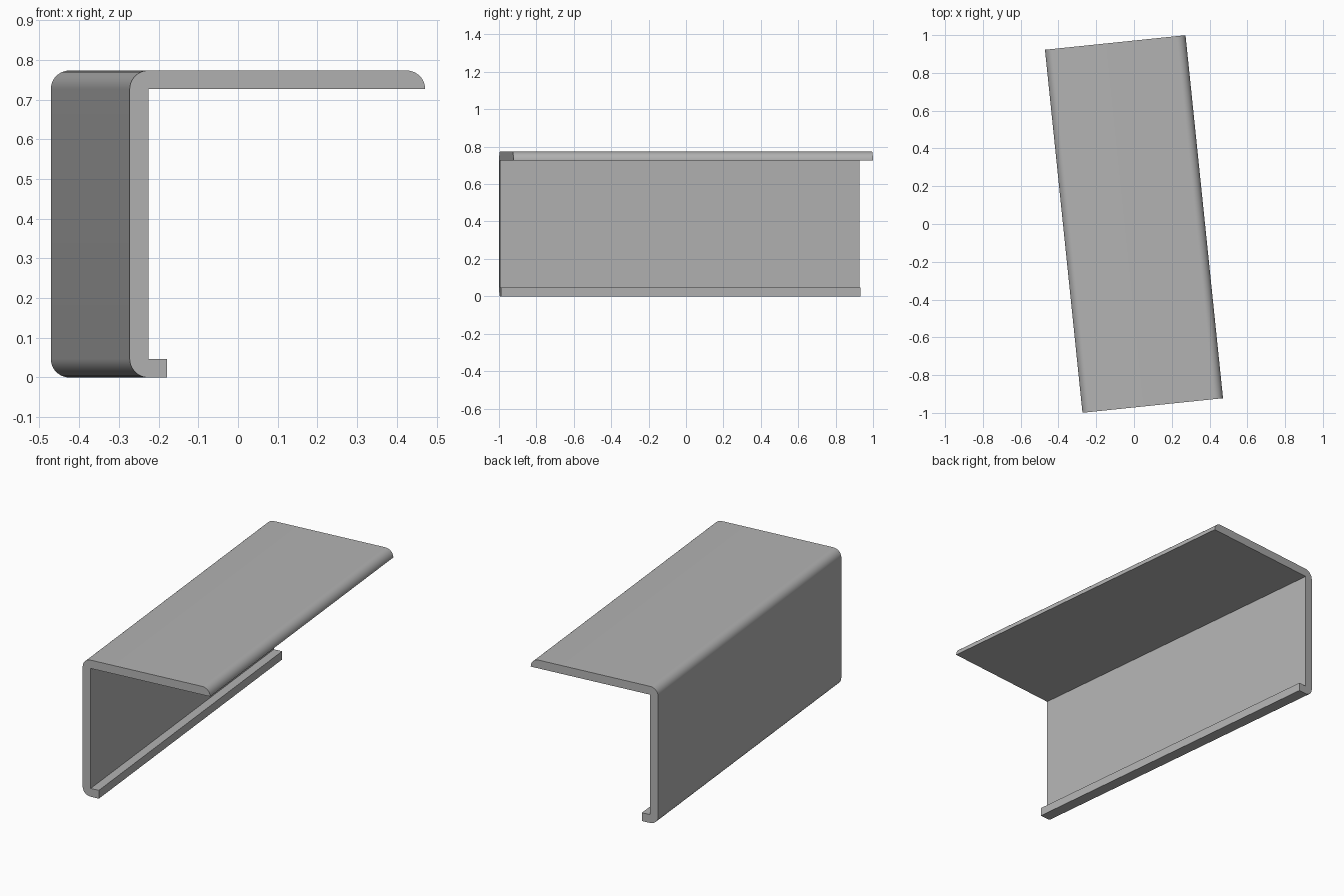
import bpy, bmesh, math
from mathutils import Matrix

cube = bpy.data.objects.get("Cube")
if cube:
    bpy.data.objects.remove(cube, do_unlink=True)

WIDTH, LENGTH, HEIGHT = 0.748, 1.932, 0.773
THICK, LIP = 0.047, 0.095
TURN = math.radians(5.9)
STEPS = 12


def arc(cx, cz, start, end):
    """Rounded corner points, with radius equal to the sheet thickness."""
    angles = [math.radians(start + (end - start) * i / STEPS) for i in range(STEPS + 1)]
    return [(cx + THICK * math.cos(a), cz + THICK * math.sin(a)) for a in angles]


# Cross-section: top sheet, side wall and short bottom lip
left, right = -WIDTH / 2, WIDTH / 2
inner = left + THICK
profile = [(left + LIP, 0)]
profile += arc(inner, THICK, 270, 180)
profile += arc(inner, HEIGHT - THICK, 180, 90)
profile += arc(right - THICK, HEIGHT - THICK, 90, 0)
profile += [(inner, HEIGHT - THICK), (inner, THICK), (left + LIP, THICK)]

# Extrude the cross-section along its length, then turn it about z
bm = bmesh.new()
face = bm.faces.new([bm.verts.new((x, -LENGTH / 2, z)) for x, z in profile])
extruded = bmesh.ops.extrude_face_region(bm, geom=[face], use_keep_orig=True)
moved = [v for v in extruded["geom"] if isinstance(v, bmesh.types.BMVert)]
bmesh.ops.translate(bm, verts=moved, vec=(0, LENGTH, 0))
bmesh.ops.recalc_face_normals(bm, faces=bm.faces)
bmesh.ops.transform(bm, matrix=Matrix.Rotation(TURN, 4, "Z"), verts=bm.verts)
mesh = bpy.data.meshes.new("folded_channel")
bm.to_mesh(mesh)
bm.free()

# Single grey material
grey = bpy.data.materials.new("plain_grey")
grey.use_nodes = True
color = (0.45, 0.45, 0.45, 1)
grey.diffuse_color = color
grey.node_tree.nodes["Principled BSDF"].inputs["Base Color"].default_value = color
mesh.materials.append(grey)

channel = bpy.data.objects.new("folded_channel", mesh)
bpy.context.collection.objects.link(channel)
bpy.context.view_layer.objects.active = channel
channel.select_set(True)
bpy.ops.object.shade_smooth_by_angle(angle=math.radians(30))
